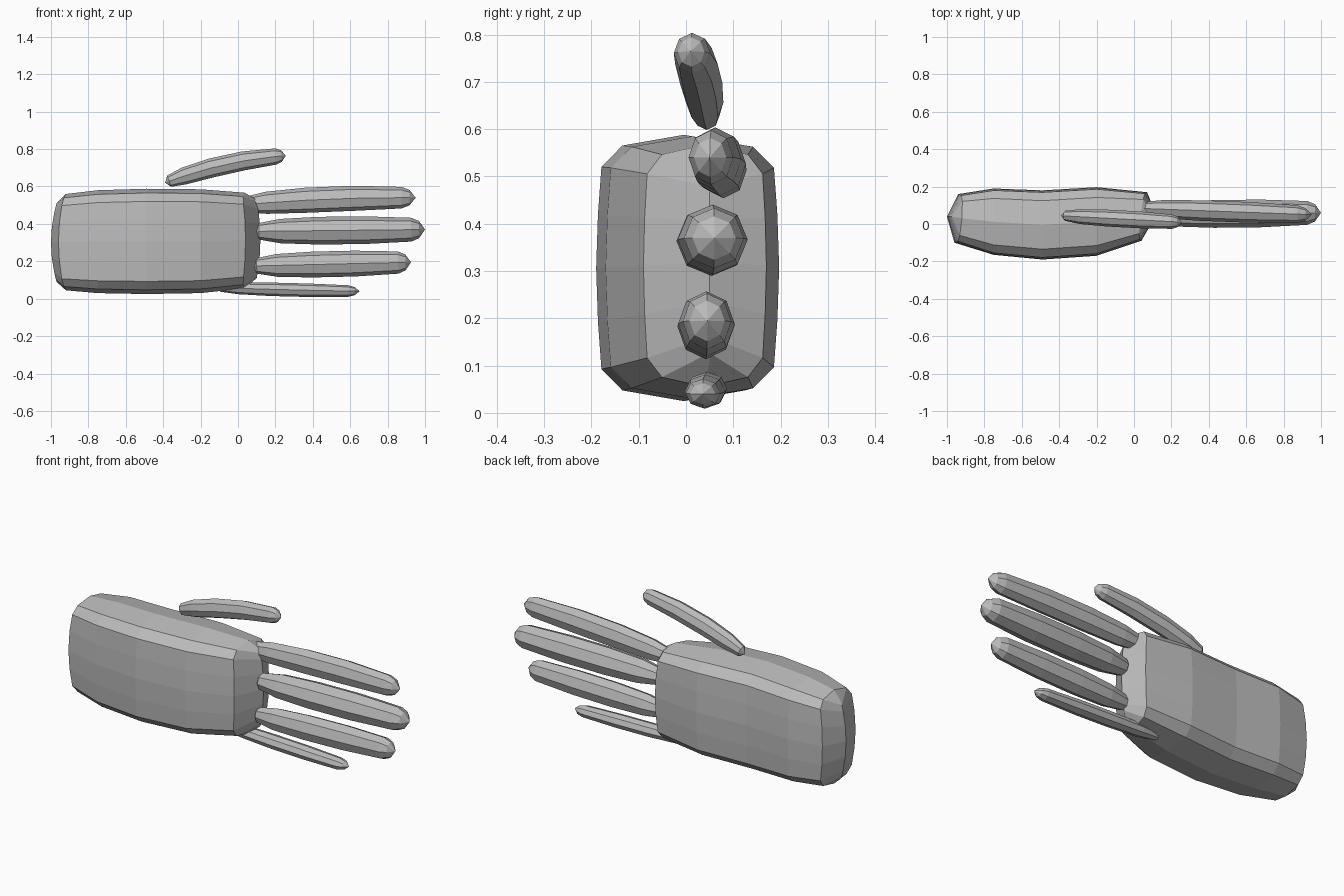
import bpy
import bmesh
import math
from mathutils import Vector

if "Cube" in bpy.data.objects:
    bpy.data.objects.remove(bpy.data.objects["Cube"], do_unlink=True)

GREY = (0.5, 0.5, 0.5, 1)
mat = bpy.data.materials.new("plain grey")
mat.use_nodes = True
mat.diffuse_color = GREY
mat.node_tree.nodes["Principled BSDF"].inputs["Base Color"].default_value = GREY


def loft(name, rings):
    """Skin a list of equal closed rings; rings may collapse to a line or point."""
    bm = bmesh.new()
    loops = [[bm.verts.new(p) for p in ring] for ring in rings]
    n = len(loops[0])
    for a, b in zip(loops, loops[1:]):
        for i in range(n):
            j = (i + 1) % n
            bm.faces.new((a[i], a[j], b[j], b[i]))
    bmesh.ops.remove_doubles(bm, verts=bm.verts, dist=0.0005)
    bmesh.ops.recalc_face_normals(bm, faces=bm.faces)
    mesh = bpy.data.meshes.new(name)
    bm.to_mesh(mesh)
    bm.free()
    mesh.materials.append(mat)
    obj = bpy.data.objects.new(name, mesh)
    bpy.context.collection.objects.link(obj)
    return obj


# Palm: boxy rounded section, mirrored from one quarter
quarter = [(1, 0), (0.98, 0.4), (0.94, 0.76), (0.7, 0.92), (0, 1)]
half = quarter + [(-y, z) for y, z in quarter[-2::-1]]
section = half + [(y, -z) for y, z in half[-2:0:-1]]


def palm_ring(x, front, back, low, high, bulge=0, lean=0):
    cy, hy = (front + back) / 2, (back - front) / 2
    cz, hz = (low + high) / 2, (high - low) / 2
    return [(x + bulge * z * z + lean * y, cy + hy * y, cz + hz * z) for y, z in section]


palm = [
    palm_ring(-1.0, 0.04, 0.04, 0.09, 0.51, 0.03),
    palm_ring(-0.95, -0.10, 0.16, 0.045, 0.56, 0.03, 0.01),
    palm_ring(-0.75, -0.165, 0.19, 0.03, 0.58),
    palm_ring(-0.49, -0.19, 0.18, 0.025, 0.588),
    palm_ring(-0.20, -0.17, 0.197, 0.03, 0.585),
    palm_ring(0.055, -0.09, 0.17, 0.055, 0.567, -0.02, 0.015),
    palm_ring(0.12, 0.05, 0.05, 0.11, 0.53, -0.02),
]
loft("palm", palm)

# Finger outline: distance along the finger and thickness, blunt at both ends
outline = [(0, 0), (0.035, 0.6), (0.16, 0.88), (0.38, 1), (0.65, 1), (0.92, 0.86), (0.965, 0.62), (1, 0)]


def finger(name, start, end, ry, rz, bow=(0, 0), sides=8):
    start, end = Vector(start), Vector(end)
    rings = []
    for t, r in outline:
        arch = 4 * t * (1 - t)
        c = start.lerp(end, t) + Vector((0, bow[0], bow[1])) * arch
        slope = (end.z - start.z + 4 * (1 - 2 * t) * bow[1]) / (end.x - start.x)
        ring = []
        for i in range(sides):
            a = math.tau * i / sides
            h = rz * r * math.sin(a)
            ring.append(c + Vector((-slope * h, ry * r * math.cos(a), h)))
        rings.append(ring)
    loft(name, rings)


finger("index_finger", (0.0, 0.085, 0.5), (0.95, 0.05, 0.54), 0.055, 0.067, (0, 0.012))
finger("middle_finger", (0.08, 0.05, 0.36), (1.0, 0.06, 0.37), 0.074, 0.074)
finger("ring_finger", (0.07, 0.04, 0.175), (0.925, 0.045, 0.195), 0.06, 0.069)
finger("little_finger", (-0.12, 0.05, 0.06), (0.65, 0.035, 0.04), 0.043, 0.036, (0, -0.002))
finger("thumb", (-0.39, 0.045, 0.62), (0.255, 0.01, 0.765), 0.045, 0.05, (0, 0.025))
